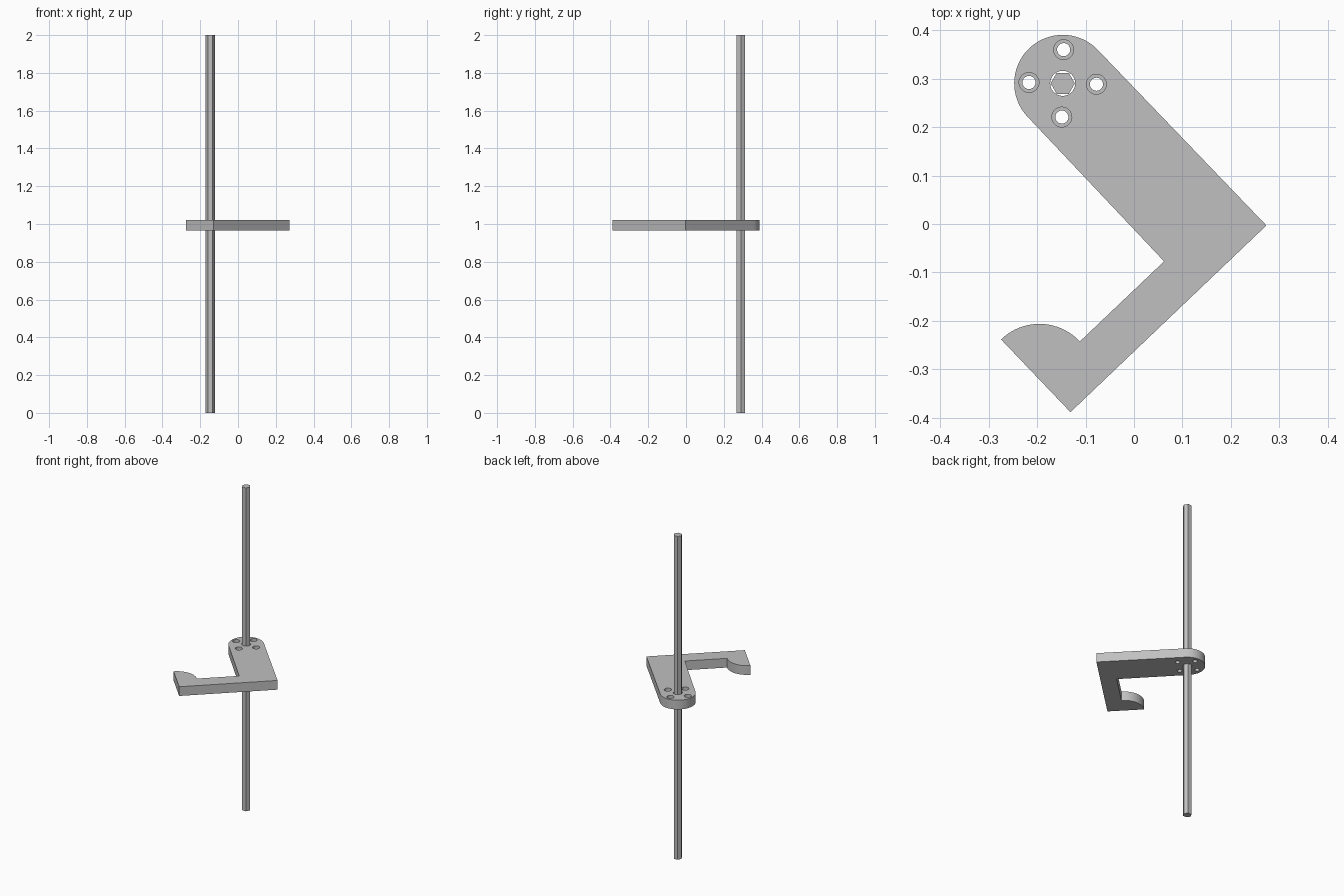
import bpy, bmesh
from math import cos, sin, radians, pi
from mathutils import Vector

cube = bpy.data.objects.get("Cube")
if cube:
    bpy.data.objects.remove(cube, do_unlink=True)

grey = bpy.data.materials.new("light_grey_metal")
grey.use_nodes = True
GREY = (0.53, 0.53, 0.53, 1)
grey.diffuse_color = GREY
grey.node_tree.nodes["Principled BSDF"].inputs["Base Color"].default_value = GREY

PIVOT = Vector((-0.147, 0.29))
BOTTOM, TOP = 0.965, 1.022


def arc(center, radius, start, end, steps):
    """Points along an arc, angles in degrees."""
    angles = [radians(start + (end - start) * i / steps) for i in range(steps + 1)]
    return [(center[0] + radius * cos(a), center[1] + radius * sin(a)) for a in angles]


def ring(center, radius, sides):
    return arc(center, radius, 0, 360, sides)[:-1]


def add_prism(bm, outline, z0, z1):
    """Extrude a counter-clockwise outline between two heights."""
    base = bm.faces.new([bm.verts.new((x, y, z0)) for x, y in outline])
    out = bmesh.ops.extrude_face_region(bm, geom=[base], use_keep_orig=True)
    new_verts = [v for v in out["geom"] if isinstance(v, bmesh.types.BMVert)]
    bmesh.ops.translate(bm, verts=new_verts, vec=(0, 0, z1 - z0))


def add_stepped_plug(bm, center, levels, sides=32):
    """Solid of revolution from (radius, height) levels."""
    loops = [[bm.verts.new((x, y, z)) for x, y in ring(center, r, sides)] for r, z in levels]
    bm.faces.new(loops[0][::-1])
    bm.faces.new(loops[-1])
    for a, b in zip(loops, loops[1:]):
        for i in range(sides):
            j = (i + 1) % sides
            bm.faces.new((a[i], a[j], b[j], b[i]))


def make_object(name, bm):
    bmesh.ops.recalc_face_normals(bm, faces=bm.faces)
    mesh = bpy.data.meshes.new(name)
    bm.to_mesh(mesh)
    bm.free()
    mesh.materials.append(grey)
    obj = bpy.data.objects.new(name, mesh)
    bpy.context.collection.objects.link(obj)
    return obj


def activate(obj):
    bpy.ops.object.select_all(action="DESELECT")
    obj.select_set(True)
    bpy.context.view_layer.objects.active = obj


# Bent arm: rounded pivot end, elbow, and hooked tip
outline = arc(PIVOT, 0.1, 44, 224, 40)
outline += [(0.062, -0.077)]
outline += arc((-0.195, -0.32), 0.114, 43, 134, 20)
outline += [(-0.131, -0.388), (0.273, -0.003)]
bm = bmesh.new()
add_prism(bm, outline, BOTTOM, TOP)
arm = make_object("bent_arm", bm)

# Shaft bore and four counterbored screw holes
bm = bmesh.new()
add_stepped_plug(bm, PIVOT, [(0.0258, BOTTOM - 0.05), (0.0258, TOP + 0.05)], 48)
step = TOP - 0.025
for center in arc(PIVOT, 0.0695, -1.5, 268.5, 3):
    add_stepped_plug(bm, center, [(0.0135, BOTTOM - 0.05), (0.0135, step),
                                  (0.0205, step), (0.0205, TOP + 0.05)])
cutter = make_object("hole_cutter", bm)
cutter.hide_render = True

activate(arm)
cut = arm.modifiers.new("holes", "BOOLEAN")
cut.operation = "DIFFERENCE"
cut.solver = "EXACT"
cut.object = cutter
bpy.ops.object.modifier_apply(modifier=cut.name)
bpy.data.objects.remove(cutter, do_unlink=True)
bpy.ops.object.shade_smooth_by_angle(angle=radians(30))

# Hexagonal shaft
bm = bmesh.new()
add_prism(bm, ring(PIVOT, 0.025, 6), 0, 2)
make_object("hex_shaft", bm)
